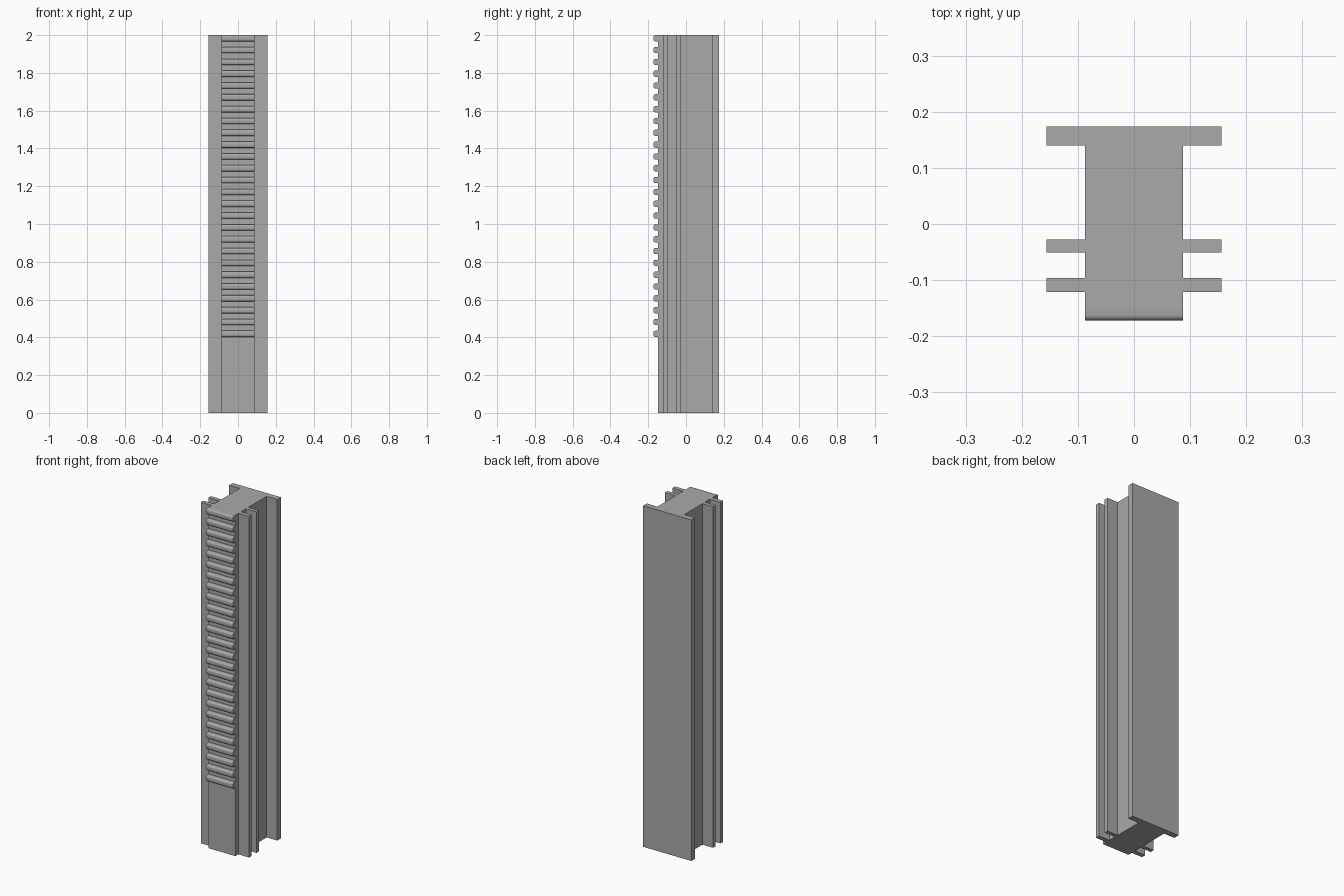
import bpy
import math

if "Cube" in bpy.data.objects:
    bpy.data.objects.remove(bpy.data.objects["Cube"], do_unlink=True)

HEIGHT = 2.0
CORE_X = 0.087      # half width of the core
RIB_X = 0.156       # half width across the ribs
ROOT_Y, TIP_Y = -0.148, -0.172
TEETH, PITCH = 26, 0.0626

grey = bpy.data.materials.new("mid grey")
grey.use_nodes = True
grey.diffuse_color = (0.4, 0.4, 0.4, 1)
grey.node_tree.nodes["Principled BSDF"].inputs["Base Color"].default_value = (0.4, 0.4, 0.4, 1)


def prism(name, outline, x0, x1):
    """Extrude a (y, z) outline along x."""
    n = len(outline)
    verts = [(x, y, z) for x in (x0, x1) for y, z in outline]
    faces = [tuple(range(n))[::-1], tuple(range(n, 2 * n))]
    faces += [(i, (i + 1) % n, n + (i + 1) % n, n + i) for i in range(n)]
    mesh = bpy.data.meshes.new(name)
    mesh.from_pydata(verts, [], faces)
    mesh.materials.append(grey)
    obj = bpy.data.objects.new(name, mesh)
    bpy.context.collection.objects.link(obj)
    return obj


def bar(name, y0, y1, x0, x1):
    return prism(name, [(y0, 0), (y1, 0), (y1, HEIGHT), (y0, HEIGHT)], x0, x1)


def tooth(centre):
    """Tooth outline with rounded tip corners, listed from top to bottom."""
    half, radius = 0.0165, 0.010
    upper = [(ROOT_Y, half)]
    for step in range(5):
        a = math.radians(90 * step / 4)
        upper.append((TIP_Y + radius - radius * math.sin(a),
                      half - radius + radius * math.cos(a)))
    lower = [(y, -z) for y, z in reversed(upper)]
    return [(y, min(centre + z, HEIGHT)) for y, z in upper + lower]


# Core with the toothed rack along its front
outline = [(ROOT_Y, 0), (0.14, 0), (0.14, HEIGHT)]
top_centre = HEIGHT - 0.0165
for i in range(TEETH):
    outline += tooth(top_centre - i * PITCH)
core = prism("toothed_core", outline, -CORE_X, CORE_X)

# Wide back plate
bar("back_plate", 0.14, 0.174, -RIB_X, RIB_X)

# Two guide ribs on each side
for side, sign in (("left", 1), ("right", -1)):
    for place, y0, y1 in (("front", -0.121, -0.096), ("rear", -0.051, -0.028)):
        x0, x1 = sorted((sign * CORE_X, sign * RIB_X))
        bar(f"{side}_{place}_rib", y0, y1, x0, x1)

# Smooth the rounded tooth tips, keep the other edges sharp
bpy.ops.object.select_all(action="DESELECT")
core.select_set(True)
bpy.context.view_layer.objects.active = core
bpy.ops.object.shade_smooth_by_angle(angle=math.radians(35))
